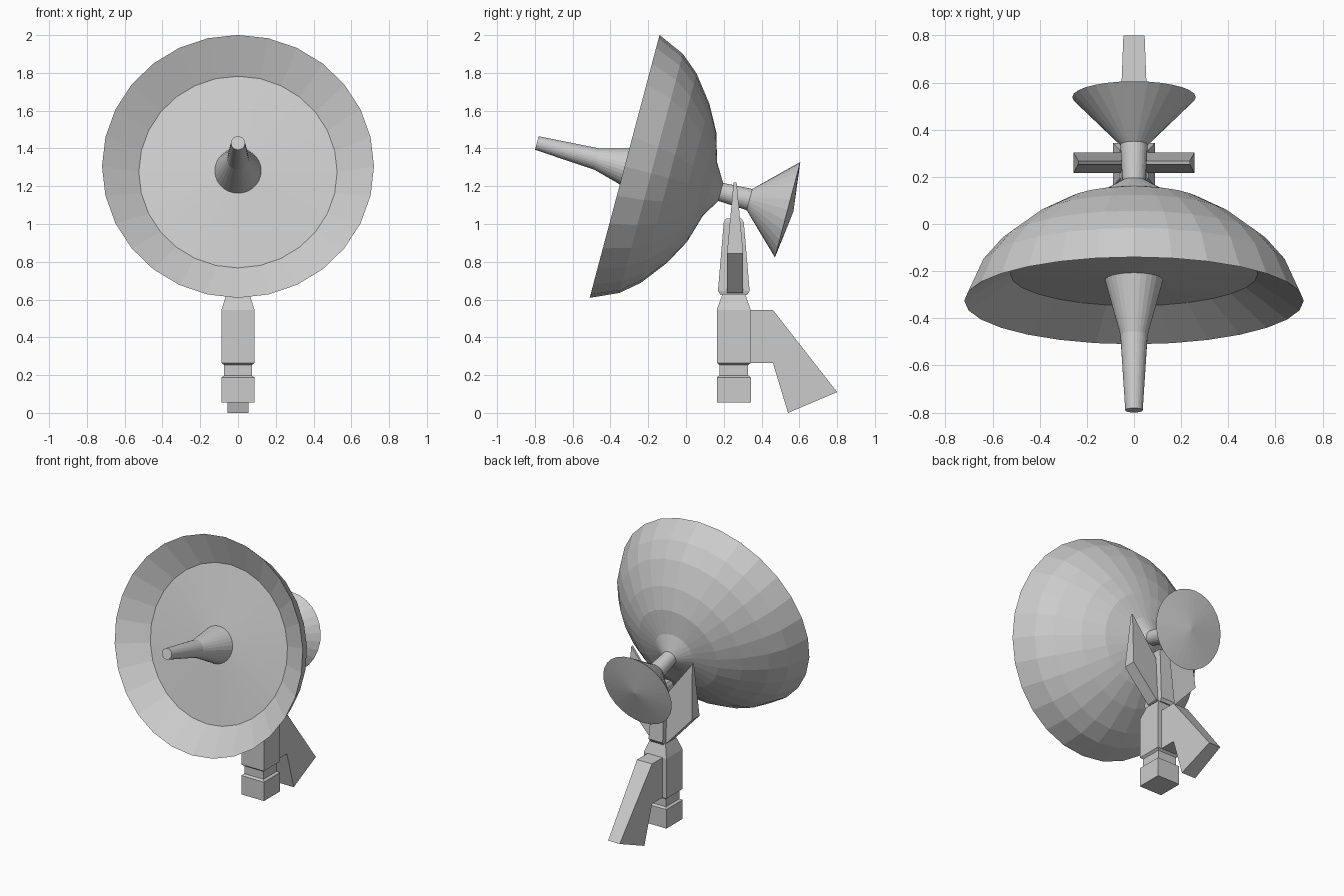
import bpy, bmesh, math
from mathutils import Vector

if "Cube" in bpy.data.objects:
    bpy.data.objects.remove(bpy.data.objects["Cube"])

SEGS = 28
CENTRE = Vector((0, -0.325, 1.305))      # middle of the dish rim
FORWARD = Vector((0, -0.967, 0.257)).normalized()
UP = Vector((0, 0.257, 0.967)).normalized()
SIDE = Vector((1, 0, 0))
MAST_Y = 0.253


def finish(name, bm):
    bmesh.ops.recalc_face_normals(bm, faces=bm.faces)
    mesh = bpy.data.meshes.new(name)
    bm.to_mesh(mesh)
    bm.free()
    ob = bpy.data.objects.new(name, mesh)
    bpy.context.collection.objects.link(ob)
    return ob


def bridge(bm, rings):
    for a, b in zip(rings, rings[1:]):
        n = max(len(a), len(b))
        for i in range(n):
            j = (i + 1) % n
            if len(a) == 1:
                bm.faces.new((a[0], b[i], b[j]))
            elif len(b) == 1:
                bm.faces.new((a[i], a[j], b[0]))
            else:
                bm.faces.new((a[i], a[j], b[j], b[i]))


def revolve(name, profile):
    """Turn (radius, distance forward of the rim) points about the dish axis."""
    bm = bmesh.new()
    rings = []
    for r, s in profile:
        base = CENTRE + FORWARD * s
        if r == 0:
            rings.append([bm.verts.new(base)])
            continue
        angles = [2 * math.pi * i / SEGS for i in range(SEGS)]
        rings.append([bm.verts.new(base + SIDE * r * math.sin(a) + UP * r * math.cos(a))
                      for a in angles])
    bridge(bm, rings)
    return finish(name, bm)


def stack(name, levels):
    """Square column from (z, half x, half y) levels."""
    bm = bmesh.new()
    rings = [[bm.verts.new((sx * hx, MAST_Y + sy * hy, z))
              for sx, sy in ((-1, -1), (1, -1), (1, 1), (-1, 1))]
             for z, hx, hy in levels]
    bridge(bm, rings)
    bm.faces.new(rings[0])
    bm.faces.new(rings[-1])
    return finish(name, bm)


def plate(name, left, right):
    """Solid between two matching outlines."""
    bm = bmesh.new()
    rings = [[bm.verts.new(p) for p in side] for side in (left, right)]
    bridge(bm, rings)
    bm.faces.new(rings[0])
    bm.faces.new(rings[1])
    return finish(name, bm)


# Dish: curved back, sloped lip, shallow floor and feed horn
revolve("dish", [(0, -0.526), (0.05, -0.526), (0.146, -0.468), (0.301, -0.422),
                 (0.435, -0.349), (0.573, -0.242), (0.655, -0.145), (0.72, 0),
                 (0.525, -0.117), (0.123, -0.09), (0.058, 0.15),
                 (0.037, 0.481), (0, 0.481)])

# Rear rod flaring into the counterweight cone
revolve("rear_cone", [(0, -0.5), (0.048, -0.5), (0.058, -0.684),
                      (0.262, -0.893), (0, -0.925)])

# Mast with a narrow neck and tapered shoulder
stack("mast", [(0.055, 0.088, 0.09), (0.188, 0.088, 0.09), (0.198, 0.073, 0.075),
               (0.253, 0.073, 0.075), (0.265, 0.088, 0.09), (0.545, 0.088, 0.09),
               (0.63, 0.06, 0.06)])

# Post between the fork arms
stack("post", [(0.625, 0.05, 0.07), (0.645, 0.055, 0.084), (1.01, 0.04, 0.053),
               (1.03, 0.03, 0.04)])

# Fork arms: plates thinning to a ridge that peaks at the outside
for name, sx in (("left_fork_arm", -1), ("right_fork_arm", 1)):
    outline = [(0.03, 0.63, 0.043), (0.07, 0.64, 0.043), (0.257, 0.845, 0.043),
               (0.237, 1.22, 0.008), (0.03, 0.95, 0.008)]
    plate(name, *[[(sx * x, 0.26 + sy * h, z) for x, z, h in outline]
                  for sy in (-1, 1)])

# Rear brace: angled foot hanging from the back of the mast
foot = [(0.33, 0.265, 0.058), (0.33, 0.545, 0.058), (0.46, 0.545, 0.058),
        (0.80, 0.11, 0.045), (0.54, 0.0, 0.055), (0.46, 0.265, 0.058)]
plate("rear_brace", *[[(sx * h, y, z) for y, z, h in foot] for sx in (-1, 1)])
